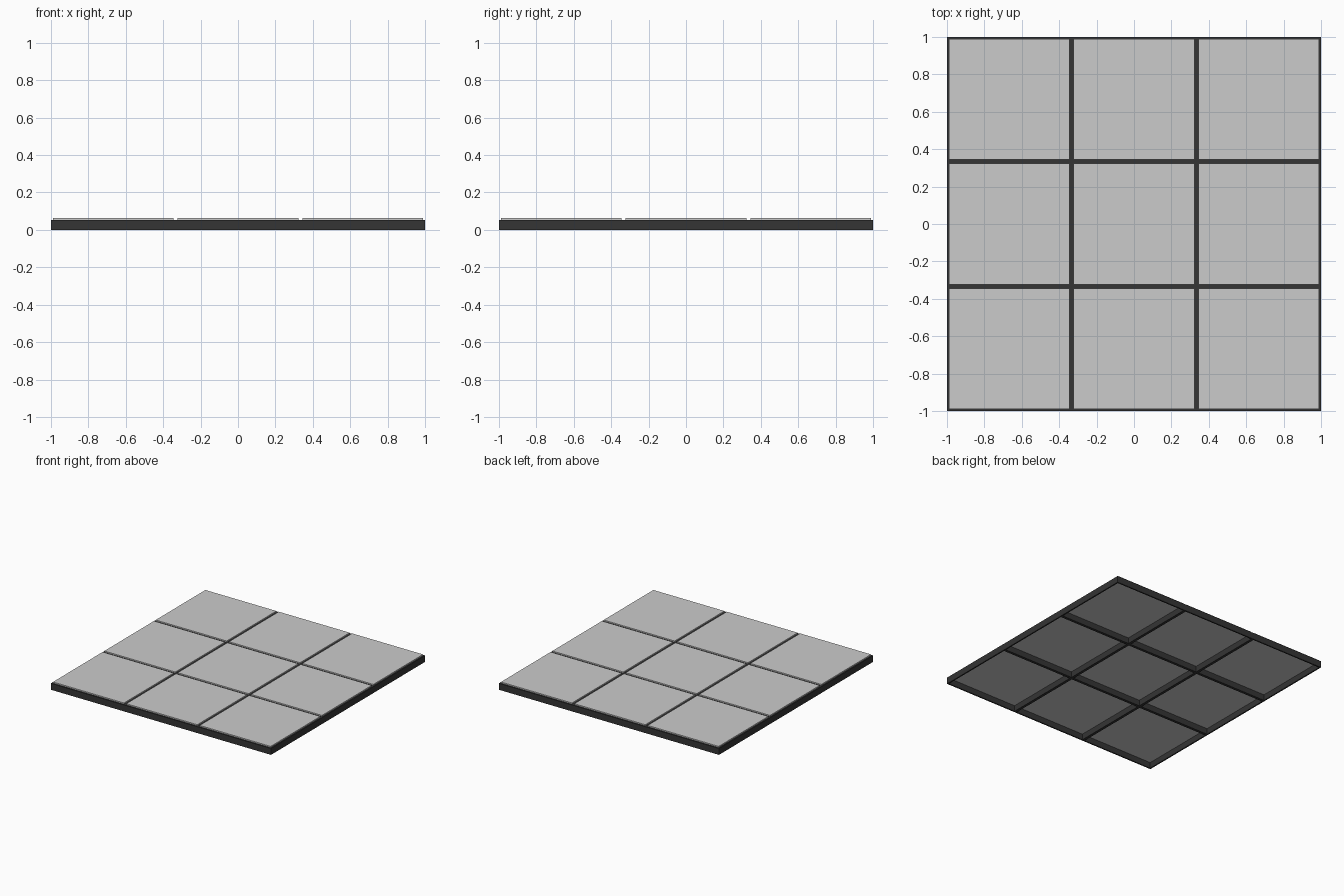
import bpy

if "Cube" in bpy.data.objects:
    bpy.data.objects.remove(bpy.data.objects["Cube"])

SIZE, CELL = 2.0, 2.0 / 3
WALL = 0.022          # lattice bar width
FRAME_H, TOP = 0.053, 0.063
TILE = 0.645

dark = bpy.data.materials.new("dark_frame")
dark.diffuse_color = (0.035, 0.035, 0.035, 1)
dark.use_nodes = True
dark.node_tree.nodes["Principled BSDF"].inputs["Base Color"].default_value = dark.diffuse_color


def box(name, x, y, z0, z1, sx, sy, mat=None):
    bpy.ops.mesh.primitive_cube_add(size=1, location=(x, y, (z0 + z1) / 2))
    ob = bpy.context.object
    ob.name = name
    ob.scale = (sx, sy, z1 - z0)
    bpy.ops.object.transform_apply(location=False, rotation=False, scale=True)
    if mat:
        ob.data.materials.append(mat)
    return ob


# Frame: one slab with nine square openings cut through it
frame = box("frame", 0, 0, 0, FRAME_H, SIZE, SIZE, dark)
cutters = bpy.data.collections.new("cutters")
bpy.context.scene.collection.children.link(cutters)
for i in (-1, 0, 1):
    for j in (-1, 0, 1):
        # Glazed tile resting in its opening, standing slightly proud
        box(f"tile_{i + 2}_{j + 2}", i * CELL, j * CELL, 0.048, TOP, TILE, TILE)
        # Opening cutter
        c = box("opening_cutter", i * CELL, j * CELL, -0.1, 0.2,
                CELL - WALL, CELL - WALL)
        for col in list(c.users_collection):
            col.objects.unlink(c)
        cutters.objects.link(c)
        c.hide_render = True
        c.hide_set(True)

cut = frame.modifiers.new("openings", 'BOOLEAN')
cut.operand_type = 'COLLECTION'
cut.collection = cutters
cut.operation = 'DIFFERENCE'
cut.solver = 'EXACT'
